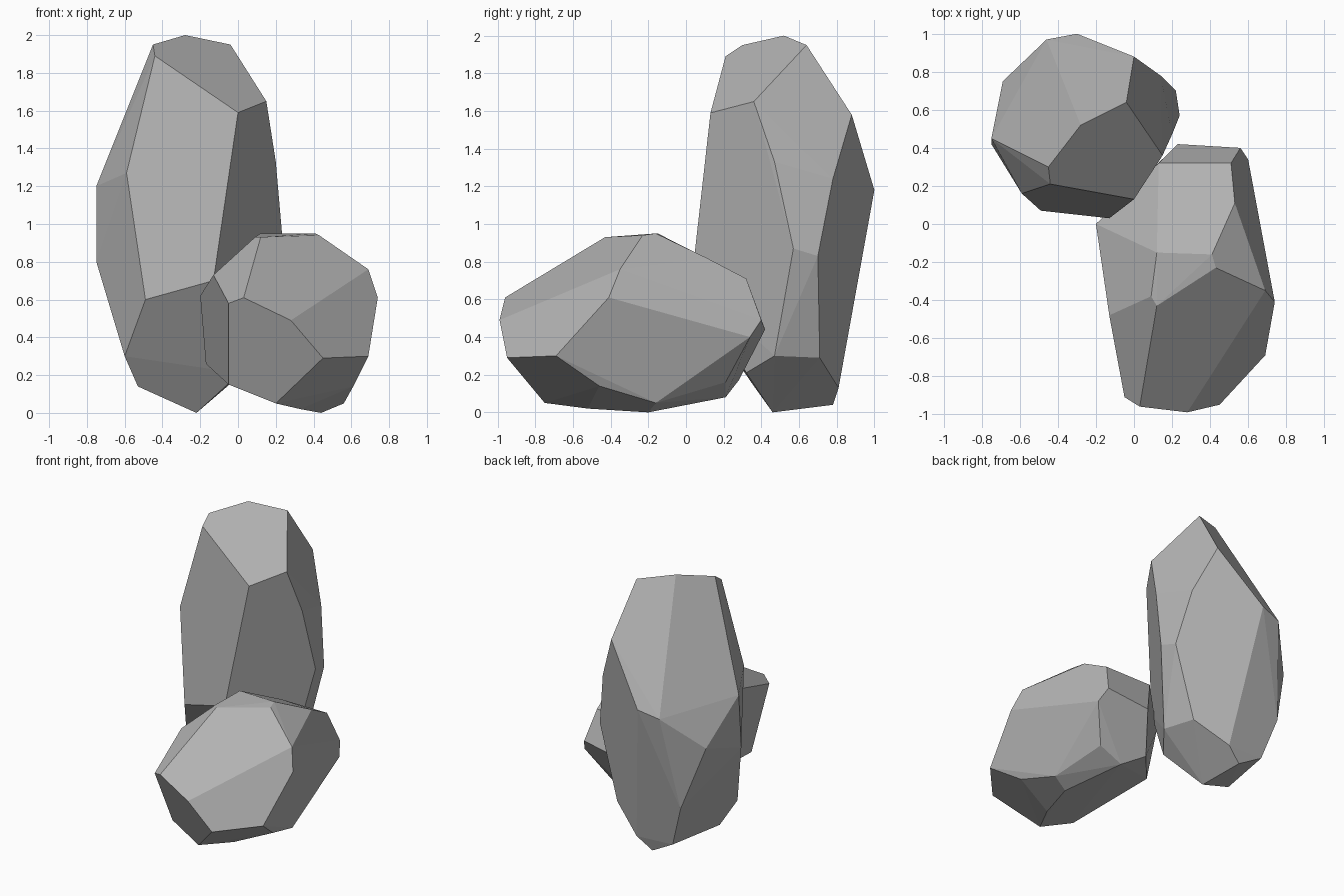
import bpy
import bmesh
import math


def remove_default_cube():
    cube = bpy.data.objects.get("Cube")
    if cube is not None:
        bpy.data.objects.remove(cube, do_unlink=True)


def make_material(name, colour):
    material = bpy.data.materials.new(name)
    material.use_nodes = True
    material.diffuse_color = colour
    shader = material.node_tree.nodes["Principled BSDF"]
    shader.inputs["Base Color"].default_value = colour
    shader.inputs["Roughness"].default_value = .9
    return material


def make_rock(name, corners, material):
    """Wrap chiselled corner points in a flat-faced convex boulder."""
    bm = bmesh.new()
    for corner in corners:
        bm.verts.new(corner)
    hull = bmesh.ops.convex_hull(bm, input=bm.verts[:])
    # Drop corners that fall inside the boulder
    inside = [item for item in hull["geom_interior"]
              if isinstance(item, bmesh.types.BMVert)]
    bmesh.ops.delete(bm, geom=inside, context="VERTS")
    # Merge nearly level triangles into broad facets
    bmesh.ops.dissolve_limit(bm, angle_limit=math.radians(3),
                             verts=bm.verts[:], edges=bm.edges[:])
    bmesh.ops.recalc_face_normals(bm, faces=bm.faces[:])
    mesh = bpy.data.meshes.new(name)
    bm.to_mesh(mesh)
    bm.free()
    mesh.materials.append(material)
    rock = bpy.data.objects.new(name, mesh)
    bpy.context.collection.objects.link(rock)
    return rock


remove_default_cube()
stone_grey = make_material("stone grey", (.45, .45, .45, 1))

# Tall rock: sloping crown, shoulders, waist and narrow foot
tall_crown = [
    (-.44, .21, 1.89), (0, .13, 1.59), (.15, .36, 1.65),
    (-.04, .64, 1.95), (-.28, .52, 2), (-.45, .3, 1.95),
]
tall_shoulders = [
    (0, .88, 1.58), (-.3, 1, 1.18), (-.46, .97, 1.14), (.14, .78, 1.24),
    (.2, .47, 1.33), (-.59, .16, 1.27), (-.75, .45, 1.2),
]
tall_waist = [
    (.24, .57, .87), (.22, .7, .83), (-.13, .03, .7), (-.49, .07, .6),
    (-.75, .42, .8), (-.69, .75, .9), (-.55, .85, .45),
]
tall_foot = [
    (.13, .47, .3), (.07, .71, .29), (.01, .32, .21), (-.16, .81, .13),
    (-.27, .78, .04), (-.45, .8, .14), (-.22, .46, 0), (-.53, .36, .14),
    (-.6, .25, .3),
]
make_rock("tall_rock", tall_crown + tall_shoulders + tall_waist + tall_foot,
          stone_grey)

# Low rock: tilted top, blunt front, short back and tapered base
low_top = [
    (.12, -.15, .95), (.41, -.16, .95), (.53, .11, .82), (.51, .32, .71),
    (.13, .32, .71), (.12, -.43, .93), (.09, -.38, .93), (.43, -.23, .94),
]
low_front = [
    (.69, -.35, .76), (.74, -.41, .61), (.28, -.99, .49), (.03, -.96, .61),
    (-.05, -.91, .58), (.69, -.69, .3), (.45, -.95, .29),
    (-.13, -.48, .73),
]
low_back = [
    (.6, .34, .4), (.56, .4, .49), (.23, .42, .44), (-.2, 0, .62),
    (.47, .21, .16), (.13, .28, .17), (-.17, -.07, .26),
]
low_base = [
    (.61, -.46, .14), (.56, -.16, .05), (.44, -.2, 0), (.33, -.52, .02),
    (.2, -.75, .05), (-.05, -.7, .15), (.29, .21, .08),
]
make_rock("low_rock", low_top + low_front + low_back + low_base, stone_grey)
